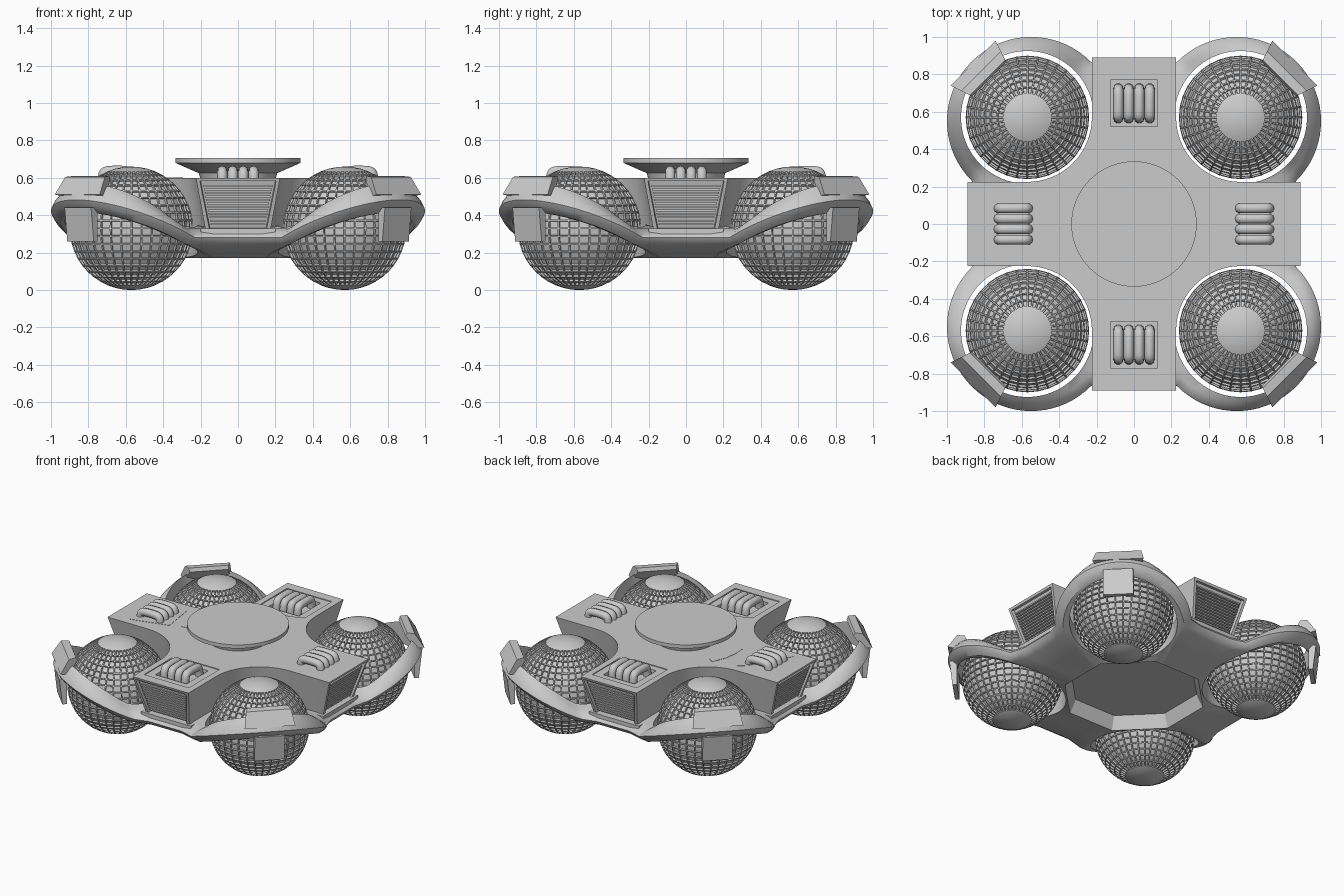
import bpy, bmesh, math
from mathutils import Matrix, Vector

if "Cube" in bpy.data.objects:
    bpy.data.objects.remove(bpy.data.objects["Cube"])

grey = bpy.data.materials.new("hull_grey")
grey.use_nodes = True
grey.diffuse_color = (0.6, 0.6, 0.6, 1)
grey.node_tree.nodes["Principled BSDF"].inputs["Base Color"].default_value = (0.6, 0.6, 0.6, 1)

BALL, BALL_R, HOLE_R = 0.57, 0.33, 0.355
TOP = 0.60
QUARTERS = [i * math.pi / 2 for i in range(4)]


def activate(ob):
    bpy.ops.object.select_all(action='DESELECT')
    ob.select_set(True)
    bpy.context.view_layer.objects.active = ob


def make(name, bm, angle=None):
    bmesh.ops.recalc_face_normals(bm, faces=bm.faces[:])
    me = bpy.data.meshes.new(name)
    bm.to_mesh(me)
    bm.free()
    me.materials.append(grey)
    ob = bpy.data.objects.new(name, me)
    bpy.context.collection.objects.link(ob)
    if angle:
        smooth(ob, angle)
    return ob


def smooth(ob, angle):
    activate(ob)
    bpy.ops.object.shade_smooth_by_angle(angle=math.radians(angle))


def cut(ob, cutter):
    cutter.hide_render = True
    mod = ob.modifiers.new("cut", 'BOOLEAN')
    mod.operation, mod.solver, mod.object = 'DIFFERENCE', 'EXACT', cutter
    activate(ob)
    bpy.ops.object.modifier_apply(modifier=mod.name)
    bpy.data.objects.remove(cutter)


def loft(bm, loops):
    rows = [[bm.verts.new(p) for p in loop] for loop in loops]
    n = len(rows[0])
    walls = [bm.faces.new((a[i], a[(i + 1) % n], b[(i + 1) % n], b[i]))
             for a, b in zip(rows, rows[1:]) for i in range(n)]
    bm.faces.new(rows[0])
    bm.faces.new(rows[-1])
    return walls


def prism(bm, pts, z0, z1, mat=Matrix()):
    loft(bm, [[mat @ Vector((x, y, z)) for x, y in pts] for z in (z0, z1)])


def spin(a):
    return Matrix.Rotation(a, 4, 'Z')


def rect(x0, x1, y0, y1):
    return [(x0, y0), (x1, y0), (x1, y1), (x0, y1)]


# Outer outline of the hull: four round fenders joined by short bridges
quarter = [Vector((0.84, 0)), Vector((0.84, 0.13))]
for i in range(37):
    a = math.radians(-45 + 5 * i)
    quarter.append(Vector((0.55 + 0.45 * math.cos(a), 0.55 + 0.45 * math.sin(a))))
quarter.append(Vector((0.13, 0.84)))
outline = [(spin(a) @ p.to_3d()).to_2d() for a in QUARTERS for p in quarter]
count = len(outline)


def lift(p):
    # Height above the bridges, growing toward the outer corners
    return max(0, (abs(p.x) + abs(p.y) - 1.1) / math.sqrt(2))


def rim(inset, rise, gain):
    loop = []
    for i, p in enumerate(outline):
        t = (outline[(i + 1) % count] - outline[i - 1]).normalized()
        q = p - Vector((t.y, -t.x)) * inset
        loop.append((q.x, q.y, 0.28 + rise + (0.45 + gain) * lift(p)))
    return loop


def octagon(apothem, z):
    loop = []
    for p in outline:
        a = math.atan2(p.y, p.x)
        r = apothem / math.cos(a - round(a / (math.pi / 4)) * math.pi / 4)
        loop.append((r * math.cos(a), r * math.sin(a), z))
    return loop


belly = octagon(0.44, 0.17)
under = rim(0.05, -0.045, -0.04)
middle = [tuple(Vector(a) * 0.45 + Vector(b) * 0.55) for a, b in zip(belly, under)]
bm = bmesh.new()
loft(bm, [octagon(0.40, 0.26), belly, middle, under, rim(0.015, -0.025, 0), rim(0, 0, 0),
          rim(0.015, 0.02, 0.03), rim(0.05, 0.04, 0.08), rim(0.09, 0.05, 0.13),
          [(p.x * 0.5, p.y * 0.5, 0.33) for p in outline]])
hull = make("hull_with_fenders", bm)
bm = bmesh.new()
for a in QUARTERS:
    at = spin(a) @ Matrix.Translation((BALL, BALL, 0.4))
    bmesh.ops.create_cone(bm, cap_ends=True, segments=64, radius1=HOLE_R,
                          radius2=HOLE_R, depth=1.2, matrix=at)
cut(hull, make("wheel_wells", bm))
smooth(hull, 32)


# Cross shaped deck with concave corners and slanted arm ends
def cross(end, half, z):
    pts = [(end, -half), (end, half)]
    for i in range(17):
        a = math.radians(270 - 90 * i / 16)
        r = BALL - half
        pts.append((BALL + r * math.cos(a), BALL + r * math.sin(a)))
    return [spin(a) @ Vector((x, y, z)) for a in QUARTERS for x, y in pts]


bm = bmesh.new()
walls = loft(bm, [cross(0.80, 0.17, 0.30), cross(0.89, 0.225, TOP)])
bm.normal_update()
bmesh.ops.recalc_face_normals(bm, faces=bm.faces[:])
ends = [f for f in walls if max(map(abs, f.calc_center_median()[:2])) > 0.8
        and min(map(abs, f.calc_center_median()[:2])) < 0.01]
bmesh.ops.inset_individual(bm, faces=ends, thickness=0.028)
bmesh.ops.inset_individual(bm, faces=ends, thickness=0.004, depth=-0.025)
deck = make("cross_deck", bm)

# Recessed panels on the front and back arms
chamfered = [(-0.18, 0.47), (0.08, 0.47), (0.18, 0.51), (0.18, 0.82), (-0.18, 0.82)]
for pts, depth in ((chamfered, 0.006), (rect(-0.125, 0.125, 0.52, 0.77), 0.03)):
    bm = bmesh.new()
    for a in (0, math.pi):
        prism(bm, pts, TOP - depth, TOP + 0.1, spin(a))
    cut(deck, make("panel_cutter", bm))
smooth(deck, 25)

# Horizontal slats and sills at the arm ends
bm = bmesh.new()
sills = bmesh.new()
for a in QUARTERS:
    for i in range(12):
        z = 0.347 + i * 0.0185
        k = (z - 0.30) / 0.30
        x, w = 0.80 + 0.09 * k, 0.138 + 0.055 * k
        prism(bm, rect(x - 0.03, x - 0.008, -w, w), z, z + 0.010, spin(a))
    prism(sills, rect(0.74, 0.825, -0.2, 0.2), 0.30, 0.328, spin(a))
make("vent_slats", bm)
make("vent_sills", sills)

# Arched pipes on every arm
for n, a in enumerate(QUARTERS):
    cu = bpy.data.curves.new("arched_pipes", 'CURVE')
    cu.dimensions, cu.bevel_depth, cu.bevel_resolution = '3D', 0.027, 3
    cu.use_fill_caps = True
    for off in (-0.084, -0.028, 0.028, 0.084):
        sp = cu.splines.new('NURBS')
        path = [(-0.08, 0.565), (-0.08, 0.625), (-0.05, 0.638),
                (0.05, 0.638), (0.08, 0.625), (0.08, 0.565)]
        sp.points.add(len(path) - 1)
        for pt, (u, z) in zip(sp.points, path):
            pt.co = (*(spin(a) @ Vector((0.645 + u, off, z))), 1)
        sp.use_endpoint_u, sp.order_u, sp.resolution_u = True, 3, 4
    cu.materials.append(grey)
    ob = bpy.data.objects.new("arched_pipes_%d" % (n + 1), cu)
    bpy.context.collection.objects.link(ob)

# Round turntable on the deck
bm = bmesh.new()
profile = [(0.2, 0.59), (0.21, 0.625), (0.335, 0.68), (0.335, 0.706)]
loft(bm, [[(r * math.cos(i * math.pi / 32), r * math.sin(i * math.pi / 32), z)
           for i in range(64)] for r, z in profile])
make("turntable", bm, 30)

# Thin deck plates on the right arm
bm = bmesh.new()
arc = [(r * math.cos(math.radians(t)), r * math.sin(math.radians(t)))
       for r, ts in ((0.34, (150, 165, 180, 190)), (0.41, (190, 180, 165, 150))) for t in ts]
prism(bm, arc, TOP - 0.003, TOP + 0.002)
prism(bm, [(-0.75, -0.17), (-0.48, -0.1), (-0.52, 0.17), (-0.58, 0.12)], TOP - 0.003, TOP + 0.002)
make("deck_plates", bm)

# Ball wheels with a grid of sunken tiles
bm = bmesh.new()
bmesh.ops.create_uvsphere(bm, u_segments=36, v_segments=24, radius=BALL_R)
tiles = [f for f in bm.faces if abs(f.calc_center_median().z) < 0.31]
bmesh.ops.inset_individual(bm, faces=tiles, thickness=0.005)
bmesh.ops.inset_individual(bm, faces=tiles, thickness=0.003, depth=-0.010)
ball = make("ball_wheel_1", bm, 30)
for n, a in enumerate(QUARTERS):
    ob = ball if n == 0 else ball.copy()
    if n:
        ob.name = "ball_wheel_%d" % (n + 1)
        bpy.context.collection.objects.link(ob)
    ob.location = spin(a) @ Vector((BALL, BALL, BALL_R))


# Corner brackets: a cap over each fender and a plate hanging below it
def bracket(bm, section, half_in, half_out, mat):
    lo, hi = min(d for d, z in section), max(d for d, z in section)
    rows = []
    for side in (-1, 1):
        rows.append([mat @ Vector((d, side * (half_in + (half_out - half_in) * (d - lo) / (hi - lo)), z))
                     for d, z in section])
    loft(bm, rows)


caps, plates = bmesh.new(), bmesh.new()
for a in QUARTERS:
    mat = spin(a) @ Matrix.Translation((BALL, BALL, 0)) @ spin(math.pi / 4)
    bracket(caps, [(0.29, 0.585), (0.30, 0.61), (0.35, 0.605), (0.41, 0.51), (0.35, 0.50)],
            0.13, 0.17, mat)
    bracket(plates, [(0.355, 0.26), (0.385, 0.26), (0.405, 0.44), (0.355, 0.44)],
            0.10, 0.10, mat)
make("fender_caps", caps)
make("hanging_plates", plates)
